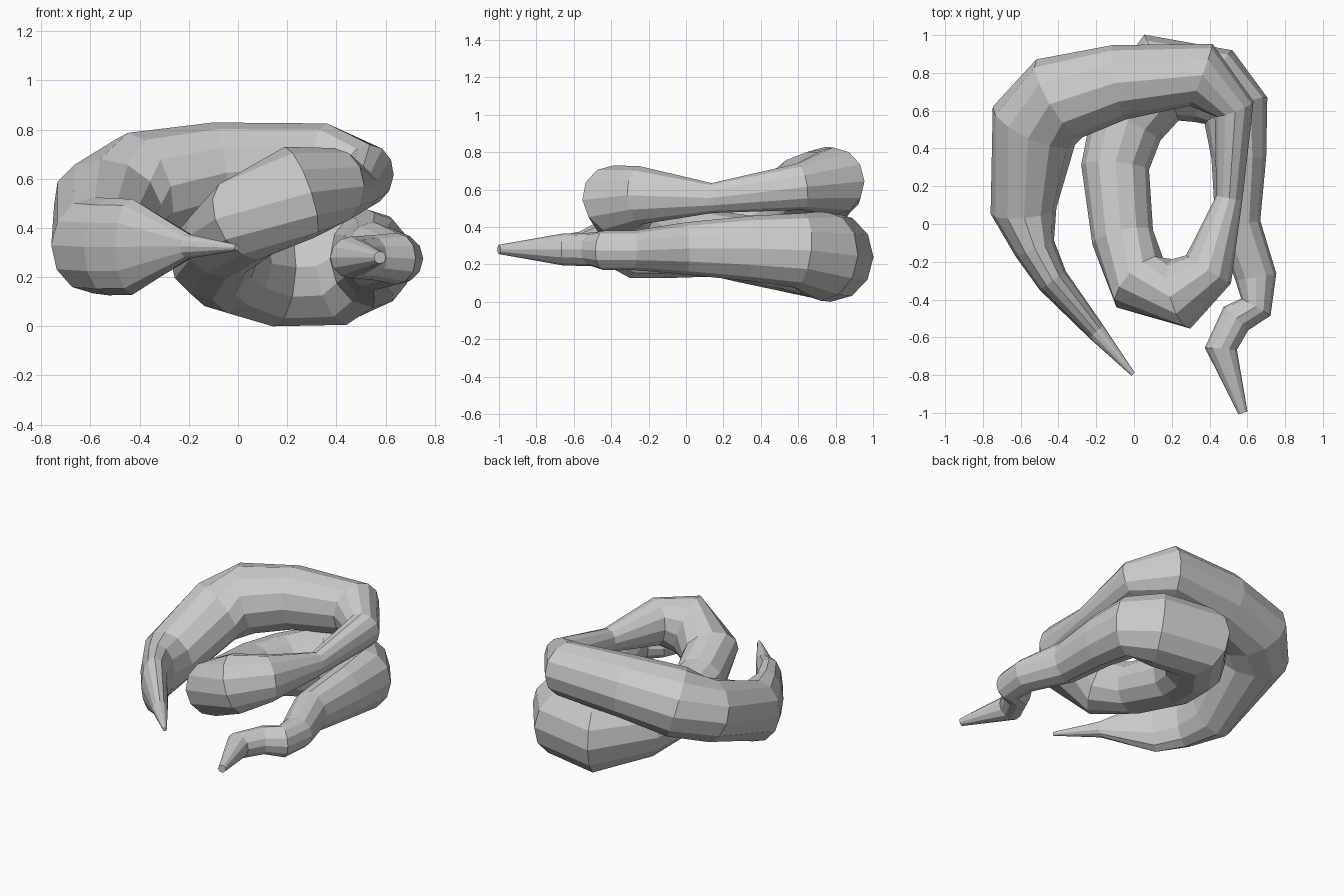
import bpy, bmesh, math
from mathutils import Vector

SIDES = 12
# Rings along the coiled body: x, y, z, sideways radius, upright radius
PATH = [
    (-0.005, -0.795, 0.325, .012, .012), (-0.20, -0.57, 0.33, .05, .05),
    (-0.43, -0.30, 0.328, .085, .195), (-0.525, -0.13, 0.328, .11, .197),
    (-0.585, 0.07, 0.335, .175, .20),
    (-0.53, 0.52, 0.50, .24, .20), (-0.395, 0.665, 0.575, .24, .225),
    (-0.08, 0.75, 0.63, .20, .205), (0.355, 0.79, 0.65, .175, .18),
    (0.53, 0.61, 0.62, .11, .125), (0.505, 0.14, 0.56, .07, .08),
    (0.395, -0.24, 0.575, .14, .155), (0.25, -0.37, 0.55, .19, .195),
    (0.03, -0.31, 0.44, .18, .18), (-0.06, -0.07, 0.36, .165, .165),
    (-0.10, 0.30, 0.29, .18, .18), (-0.04, 0.53, 0.26, .20, .20),
    (0.145, 0.775, 0.245, .245, .24), (0.42, 0.73, 0.25, .215, .24),
    (0.54, 0.60, 0.28, .18, .20), (0.555, 0.35, 0.29, .145, .175),
    (0.55, 0.00, 0.29, .12, .14), (0.645, -0.28, 0.28, .11, .105),
    (0.645, -0.44, 0.28, .09, .105), (0.54, -0.50, 0.285, .09, .09),
    (0.46, -0.66, 0.285, .085, .085), (0.577, -1.0, 0.285, .025, .025),
]

# Sweep twelve-sided rings along the centre line
bm = bmesh.new()
centres = [Vector(p[:3]) for p in PATH]
rings = []
for i, (c, p) in enumerate(zip(centres, PATH)):
    back = (c - centres[max(i - 1, 0)]).normalized()
    ahead = (centres[min(i + 1, len(PATH) - 1)] - c).normalized()
    tangent = (back + ahead).normalized()
    side = tangent.cross(Vector((0, 0, 1))).normalized()
    up = side.cross(tangent)
    ring = []
    for k in range(SIDES):
        a = 2 * math.pi * k / SIDES
        ring.append(bm.verts.new(c + side * p[3] * math.cos(a) + up * p[4] * math.sin(a)))
    rings.append(ring)

for a, b in zip(rings, rings[1:]):
    for k in range(SIDES):
        n = (k + 1) % SIDES
        bm.faces.new((a[k], a[n], b[n], b[k]))

# Caps at both tips
bm.faces.new(rings[0])
bm.faces.new(rings[-1])
bmesh.ops.recalc_face_normals(bm, faces=bm.faces[:])

# Rest on the ground
low = min(v.co.z for v in bm.verts)
bmesh.ops.translate(bm, verts=bm.verts[:], vec=(0, 0, -low))

mesh = bpy.data.meshes.new("coiled_body")
bm.to_mesh(mesh)
bm.free()
bpy.context.collection.objects.link(bpy.data.objects.new("coiled_body", mesh))
